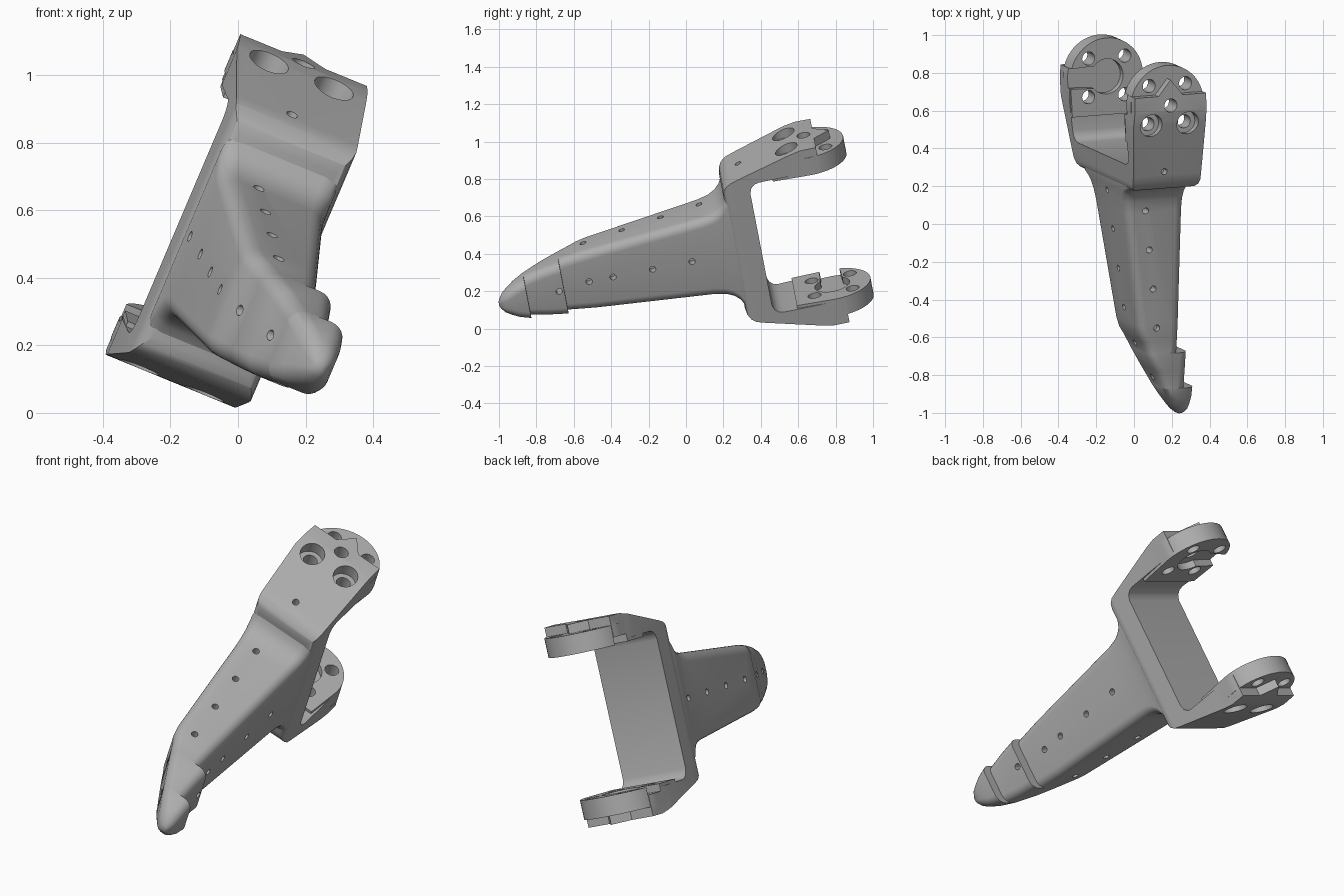
import bpy, bmesh, math
from mathutils import Matrix, Vector

if "Cube" in bpy.data.objects:
    bpy.data.objects.remove(bpy.data.objects["Cube"])

# Local frame: x = side, y = forward, z = between the two pads (mirror plane z = 0)
W = Vector((0.385, -0.175, 0.906)).normalized()
U = Vector((0, 0.906, 0.175)).normalized()
V = U.cross(W)
ORIGIN = V * -0.166 + W * 0.387
POSE = Matrix.Translation(ORIGIN) @ Matrix((V, U, W)).transposed().to_4x4()

grey = bpy.data.materials.new("grey")
grey.diffuse_color = (0.42, 0.42, 0.42, 1)
grey.use_nodes = True
grey.node_tree.nodes["Principled BSDF"].inputs["Base Color"].default_value = grey.diffuse_color
PAD = 0.812      # forward position of the pad centre


def make(name, verts, faces):
    me = bpy.data.meshes.new(name)
    me.from_pydata(verts, [], faces)
    bm = bmesh.new()
    bm.from_mesh(me)
    bmesh.ops.recalc_face_normals(bm, faces=bm.faces)
    bm.to_mesh(me)
    bm.free()
    ob = bpy.data.objects.new(name, me)
    bpy.context.collection.objects.link(ob)
    return ob


def loft(name, rings):
    n = len(rings[0])
    verts = [p for r in rings for p in r]
    faces = [list(range(n)), list(range(len(verts) - n, len(verts)))]
    for k in range(len(rings) - 1):
        for i in range(n):
            j = (i + 1) % n
            faces.append((k * n + i, k * n + j, k * n + n + j, k * n + n + i))
    return make(name, verts, faces)


def plan(name, pts, z0, z1):
    """Outline of (forward, side) points raised from z0 to z1."""
    return loft(name, [[(s, f, z) for f, s in pts] for z in (z0, z1)])


def disc(f, s, r, n=32):
    return [(f + r * math.cos(2 * math.pi * i / n), s + r * math.sin(2 * math.pi * i / n)) for i in range(n)]


def rod(axis, a, b, at, r):
    """Round cutter along local x or z."""
    c = disc(at[0], at[1], r, 20)
    if axis == 'z':
        return plan("cutter", c, a, b)
    return loft("cutter", [[(x, f, z) for f, z in c] for x in (a, b)])


def boolean(ob, other, op):
    m = ob.modifiers.new("cut", 'BOOLEAN')
    m.operation, m.object, m.solver = op, other, 'EXACT'
    deps = bpy.context.evaluated_depsgraph_get()
    me = bpy.data.meshes.new_from_object(ob.evaluated_get(deps))
    ob.modifiers.clear()
    ob.data = me
    bpy.data.objects.remove(other)


# Leg: rounded rectangle sections (forward, left, right, half height)
stations = [(0.42, -0.16, 0.205, 0.36), (0.335, -0.16, 0.203, 0.32), (0.318, -0.158, 0.201, 0.285),
            (0.29, -0.152, 0.2, 0.258), (0.25, -0.145, 0.198, 0.238), (0.19, -0.135, 0.197, 0.226),
            (-0.44, -0.042, 0.2, 0.172), (-0.49, -0.028, 0.2, 0.166), (-0.53, -0.005, 0.2, 0.161),
            (-0.60, 0.03, 0.2, 0.152), (-0.601, 0.03, 0.255, 0.152), (-0.70, 0.082, 0.255, 0.137),
            (-0.80, 0.135, 0.257, 0.115), (-0.801, 0.135, 0.308, 0.115), (-0.86, 0.17, 0.31, 0.095),
            (-0.90, 0.195, 0.307, 0.075), (-0.93, 0.217, 0.3, 0.053), (-0.95, 0.24, 0.287, 0.026),
            (-0.957, 0.255, 0.275, 0.01)]
rings = []
for f, a, b, h in stations:
    r = min(0.05, h * 0.9, (b - a) * 0.45)
    ring = []
    for cx, cz, start in ((b - r, h - r, 0), (a + r, h - r, 90), (a + r, r - h, 180), (b - r, r - h, 270)):
        for k in range(7):
            t = math.radians(start + 15 * k)
            ring.append((cx + r * math.cos(t), f, cz + r * math.sin(t)))
    rings.append(ring)
leg = loft("leg", rings)

# Small screw holes: along the top and bottom, and on both sides
for i in range(4):
    f, s = 0.194 - 0.216 * i, -0.023 + 0.029 * i
    for a, b in ((0.13, 0.4), (-0.4, -0.13)):
        boolean(leg, rod('z', a, b, (f, s), 0.017), 'DIFFERENCE')
for f in (0.276, 0.065, -0.15, -0.362, -0.56, -0.75):
    left = -0.147 + 0.149 * (0.276 - f) if f > -0.5 else 0.012 + 0.5 * (-0.56 - f)
    boolean(leg, rod('x', left - 0.1, left + 0.05, (f, 0), 0.016), 'DIFFERENCE')
for f in (0.1, -0.115, -0.33, -0.461, -0.628):
    boolean(leg, rod('x', 0.15, 0.4, (f, 0), 0.017), 'DIFFERENCE')

# Bracket: C shaped side profile trimmed by the plan outline
outer = [(0.33, 0.33), (0.336, 0.362), (0.352, 0.388), (0.378, 0.407), (0.418, 0.42),
         (0.72, 0.503), (0.78, 0.515), (1.1, 0.515)]
inner = [(1.1, 0.382), (0.53, 0.382), (0.505, 0.376), (0.485, 0.358), (0.475, 0.33)]
half = outer + inner
prof = half + [(f, -z) for f, z in reversed(half)]
bracket = loft("bracket", [[(x, f, z) for f, z in prof] for x in (-0.4, 0.4)])
outline = [(0.33, -0.13), (0.337, -0.15), (0.352, -0.163), (0.375, -0.17), (0.70, -0.207), (0.865, -0.203),
           (0.865, -0.07), (0.95, 0), (0.865, 0.07), (0.865, 0.203), (0.70, 0.208),
           (0.375, 0.215), (0.352, 0.21), (0.337, 0.198), (0.33, 0.18)]
boolean(bracket, plan("cutter", outline, -0.8, 0.8), 'INTERSECT')

# Round pads at the arm ends
pad = [(0.605, 0.196), (0.605, -0.196)]
for k in range(33):
    t = math.radians(-90 + 180 * k / 32)
    pad.append((PAD + 0.208 * math.cos(t), 0.208 * math.sin(t)))
for sgn in (1, -1):
    boolean(bracket, plan("pad", pad, sgn * 0.366, sgn * 0.467), 'UNION')
    # Keyhole recess on the inner face
    t0 = math.asin(0.06 / 0.095)
    key = [(PAD + 0.045, -0.4)]
    for k in range(21):
        t = -math.pi / 2 + t0 + (2 * math.pi - 2 * t0) * k / 20
        key.append((PAD + 0.095 * math.cos(t), 0.095 * math.sin(t)))
    key.append((PAD - 0.045, -0.4))
    boolean(bracket, plan("cutter", key, sgn * 0.3, sgn * 0.405), 'DIFFERENCE')
    # Four bolt holes, the two near the web counterbored
    for df in (-0.104, 0.104):
        for s in (-0.104, 0.104):
            boolean(bracket, rod('z', sgn * 0.3, sgn * 0.6, (PAD + df, s), 0.036), 'DIFFERENCE')
            if df < 0:
                boolean(bracket, rod('z', sgn * 0.45, sgn * 0.6, (PAD + df, s), 0.062), 'DIFFERENCE')
boolean(bracket, rod('z', 0.3, 0.6, (PAD, 0), 0.036), 'DIFFERENCE')

# Screw hole in the upper arm
boolean(bracket, rod('z', 0.38, 0.6, (0.44, 0.0), 0.017), 'DIFFERENCE')

# Tilt into place, smooth and colour
for ob in (leg, bracket):
    ob.data.transform(POSE)
    ob.data.materials.clear()
    ob.data.materials.append(grey)
    bpy.ops.object.select_all(action='DESELECT')
    ob.select_set(True)
    bpy.context.view_layer.objects.active = ob
    bpy.ops.object.shade_smooth_by_angle(angle=math.radians(32))
